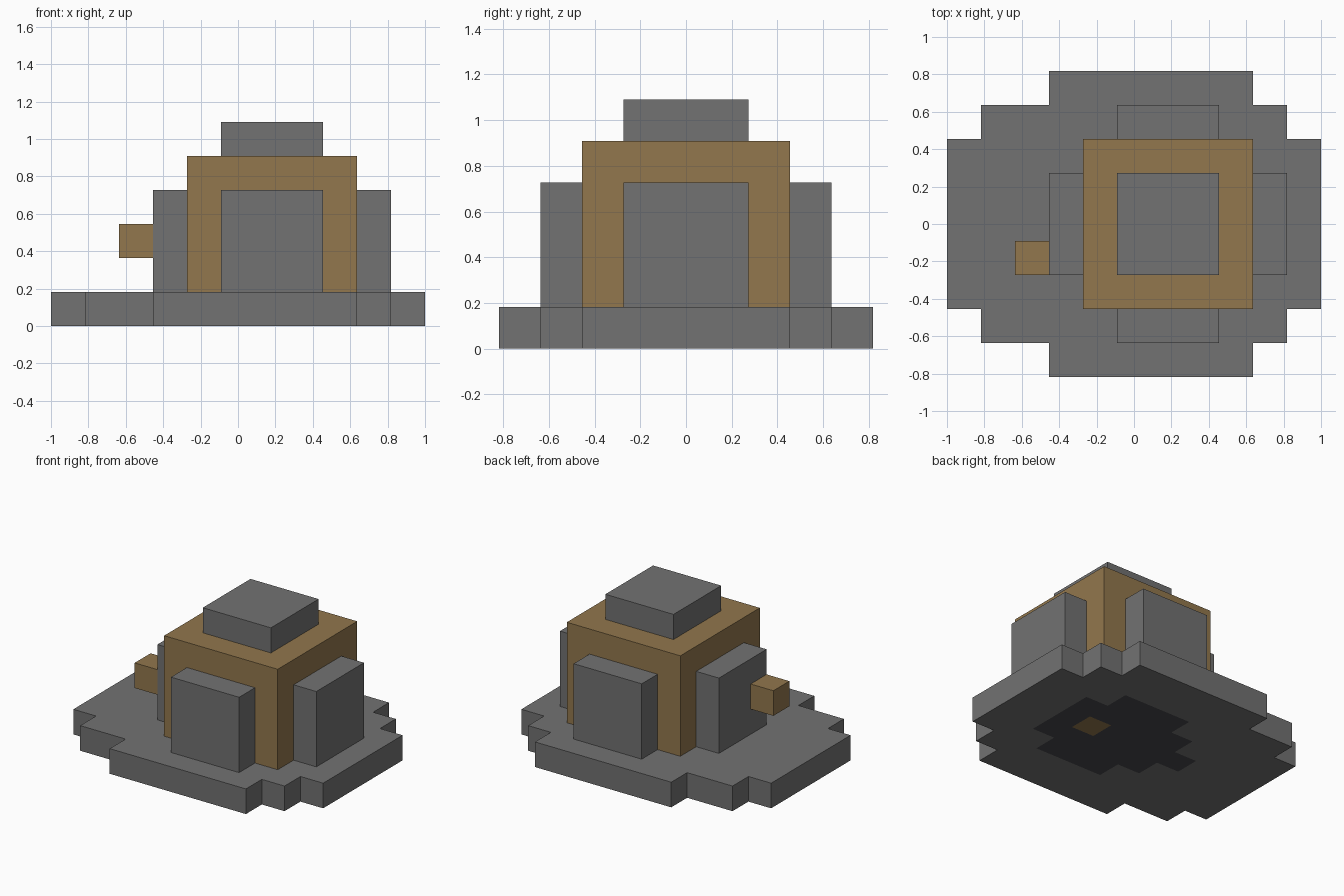
import bpy
import bmesh
from mathutils import Vector

old = bpy.data.objects.get("Cube")
if old:
    bpy.data.objects.remove(old, do_unlink=True)

# The whole model sits on a block lattice: 11 x 9 x 6 cells
COLS, ROWS = 11, 9
CELL = 2 / COLS


def to_world(x, y, z):
    return Vector(((x - COLS / 2) * CELL, (y - ROWS / 2) * CELL, z * CELL))


def make_material(name, colour):
    mat = bpy.data.materials.new(name)
    mat.use_nodes = True
    mat.diffuse_color = (*colour, 1)
    mat.node_tree.nodes["Principled BSDF"].inputs["Base Color"].default_value = (*colour, 1)
    return mat


stone = make_material("grey stone", (0.168, 0.168, 0.168))
wood = make_material("brown wood", (0.287, 0.184, 0.074))
dark = make_material("dark stone", (0.067, 0.067, 0.073))


def finish(name, bm, *mats):
    bmesh.ops.recalc_face_normals(bm, faces=bm.faces)
    mesh = bpy.data.meshes.new(name)
    bm.to_mesh(mesh)
    bm.free()
    for mat in mats:
        mesh.materials.append(mat)
    obj = bpy.data.objects.new(name, mesh)
    bpy.context.collection.objects.link(obj)
    return obj


def block(name, low, high, mat):
    """Box between two lattice corners."""
    a, b = to_world(*low), to_world(*high)
    bm = bmesh.new()
    bmesh.ops.create_cube(bm, size=1)
    bmesh.ops.scale(bm, vec=b - a, verts=bm.verts)
    bmesh.ops.translate(bm, vec=(a + b) / 2, verts=bm.verts)
    return finish(name, bm, mat)


def inside(x, y, rects):
    return any(x0 < x < x1 and y0 < y < y1 for x0, x1, y0, y1 in rects)


# Stepped base with a dark patch and one wooden cell on its underside
OUTLINE = [(0, 11, 2, 7), (1, 10, 1, 8), (3, 9, 0, 9)]
PATCH = [(4, 9, 3, 6), (5, 8, 2, 7), (3, 4, 4, 5)]
PEG = [(7, 8, 4, 5)]

bm = bmesh.new()
bmesh.ops.create_grid(bm, x_segments=COLS, y_segments=ROWS, size=0.5)
bmesh.ops.scale(bm, vec=(COLS * CELL, ROWS * CELL, 1), verts=bm.verts)


def cell_of(face):
    c = face.calc_center_median()
    return c.x / CELL + COLS / 2, c.y / CELL + ROWS / 2


outer = [f for f in bm.faces if not inside(*cell_of(f), OUTLINE)]
bmesh.ops.delete(bm, geom=outer, context="FACES")
raised = bmesh.ops.extrude_face_region(bm, geom=bm.faces[:], use_keep_orig=True)
bmesh.ops.translate(bm, vec=(0, 0, CELL),
                    verts=[g for g in raised["geom"] if isinstance(g, bmesh.types.BMVert)])
for f in bm.faces:
    underside = f.calc_center_median().z < CELL / 4
    if underside and inside(*cell_of(f), PEG):
        f.material_index = 1
    elif underside and inside(*cell_of(f), PATCH):
        f.material_index = 2
    else:
        f.material_index = 0
finish("base", bm, stone, wood, dark)

# Wooden core and stone cap
block("core", (4, 2, 1), (9, 7, 5), wood)
block("cap", (5, 3, 5), (8, 6, 6), stone)

# Stone slabs against the four walls
for name, y in (("front_slab", 1), ("back_slab", 7)):
    block(name, (5, y, 1), (8, y + 1, 4), stone)
for name, x in (("right_slab", 3), ("left_slab", 9)):
    block(name, (x, 3, 1), (x + 1, 6, 4), stone)

# Small wooden knob on the right slab
block("knob", (2, 3, 2), (3, 4, 3), wood)
